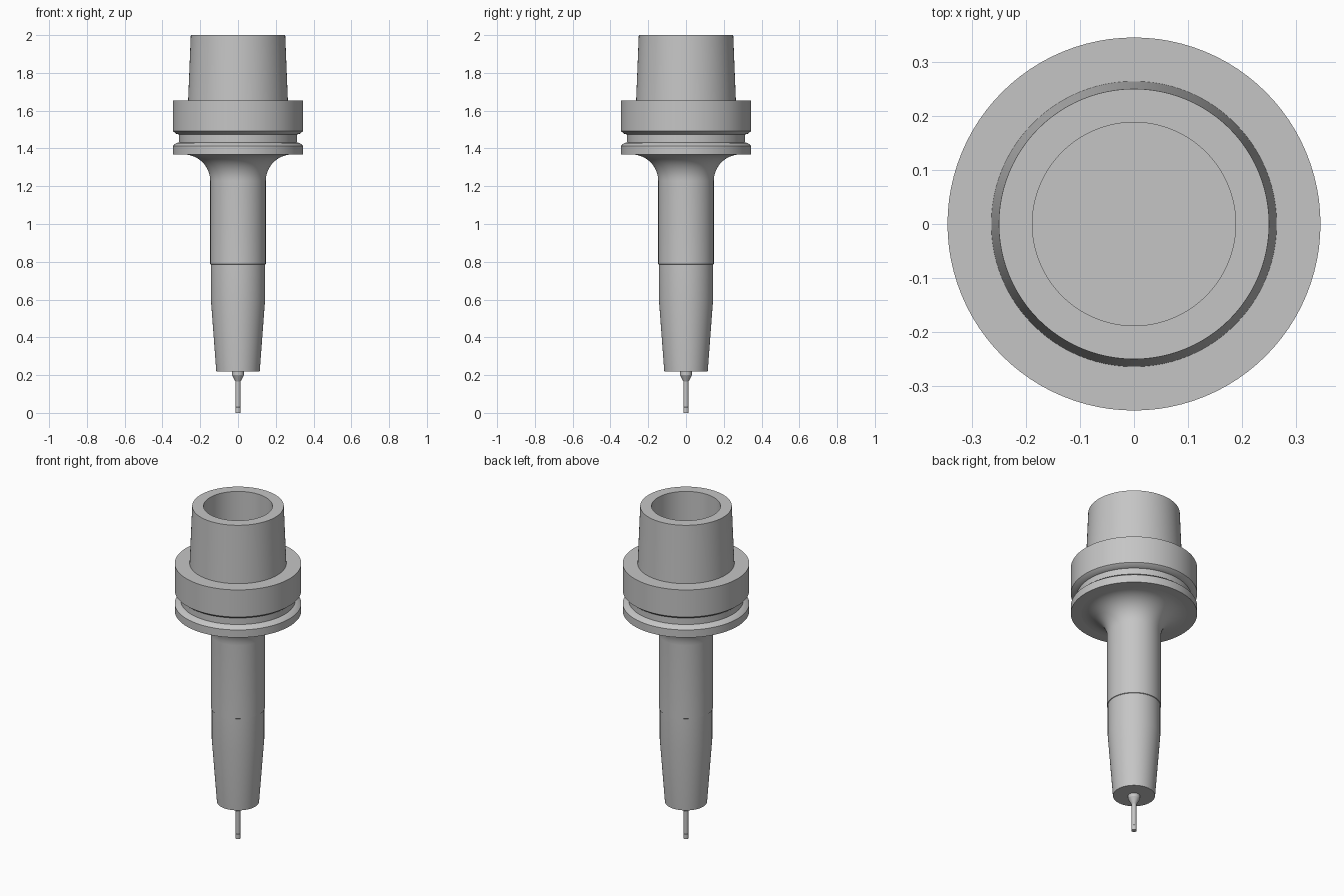
import bpy, bmesh, math

cube = bpy.data.objects.get("Cube")
if cube:
    bpy.data.objects.remove(cube, do_unlink=True)

SEGMENTS = 96

steel = bpy.data.materials.new("steel grey")
steel.use_nodes = True
steel.diffuse_color = (0.56, 0.56, 0.56, 1)
steel.node_tree.nodes["Principled BSDF"].inputs["Base Color"].default_value = (0.56, 0.56, 0.56, 1)


def lathe(name, profile):
    """Turn (radius, z) points, listed from the top down the outside, around z."""
    bm = bmesh.new()
    rings = []
    for r, z in profile:
        if r == 0:
            rings.append([bm.verts.new((0, 0, z))] * SEGMENTS)
        else:
            rings.append([bm.verts.new((r * math.cos(a), r * math.sin(a), z))
                          for a in (math.tau * i / SEGMENTS for i in range(SEGMENTS))])
    for top, low in zip(rings, rings[1:]):
        for j in range(SEGMENTS):
            k = (j + 1) % SEGMENTS
            corners = [top[j], low[j], low[k], top[k]]
            bm.faces.new(list(dict.fromkeys(corners)))
    mesh = bpy.data.meshes.new(name)
    bm.to_mesh(mesh)
    bm.free()
    mesh.materials.append(steel)
    obj = bpy.data.objects.new(name, mesh)
    bpy.context.collection.objects.link(obj)
    bpy.ops.object.select_all(action='DESELECT')
    obj.select_set(True)
    bpy.context.view_layer.objects.active = obj
    bpy.ops.object.shade_smooth_by_angle(angle=math.radians(25))
    return obj


# Hollow tapered shank: bore floor, bore wall, rim, outer cone
lathe("taper_shank", [(0, 1.64), (0.188, 1.64), (0.188, 2.0), (0.25, 2.0), (0.264, 1.655)])

# Flange with gripper groove
lathe("grooved_flange", [(0.264, 1.655), (0.345, 1.655), (0.345, 1.492), (0.328, 1.478),
                         (0.313, 1.474), (0.313, 1.432), (0.328, 1.428), (0.345, 1.414),
                         (0.345, 1.368), (0.287, 1.368)])

# Shaft: concave fillet, cylinder, slight step, tapered nose
fillet = [(0.287 - 0.14 * math.sin(a), 1.228 + 0.14 * math.cos(a))
          for a in (math.pi / 2 * i / 12 for i in range(13))]
lathe("shaft", fillet + [(0.147, 0.787), (0.1435, 0.785), (0.1435, 0.6),
                         (0.115, 0.22), (0.032, 0.22)])

# Thin cutter: collar, cone, neck and cutting tip
lathe("cutter", [(0.032, 0.22), (0.032, 0.2), (0.013, 0.165), (0.013, 0.03),
                 (0.0145, 0.028), (0.0145, 0.0), (0, 0)])
